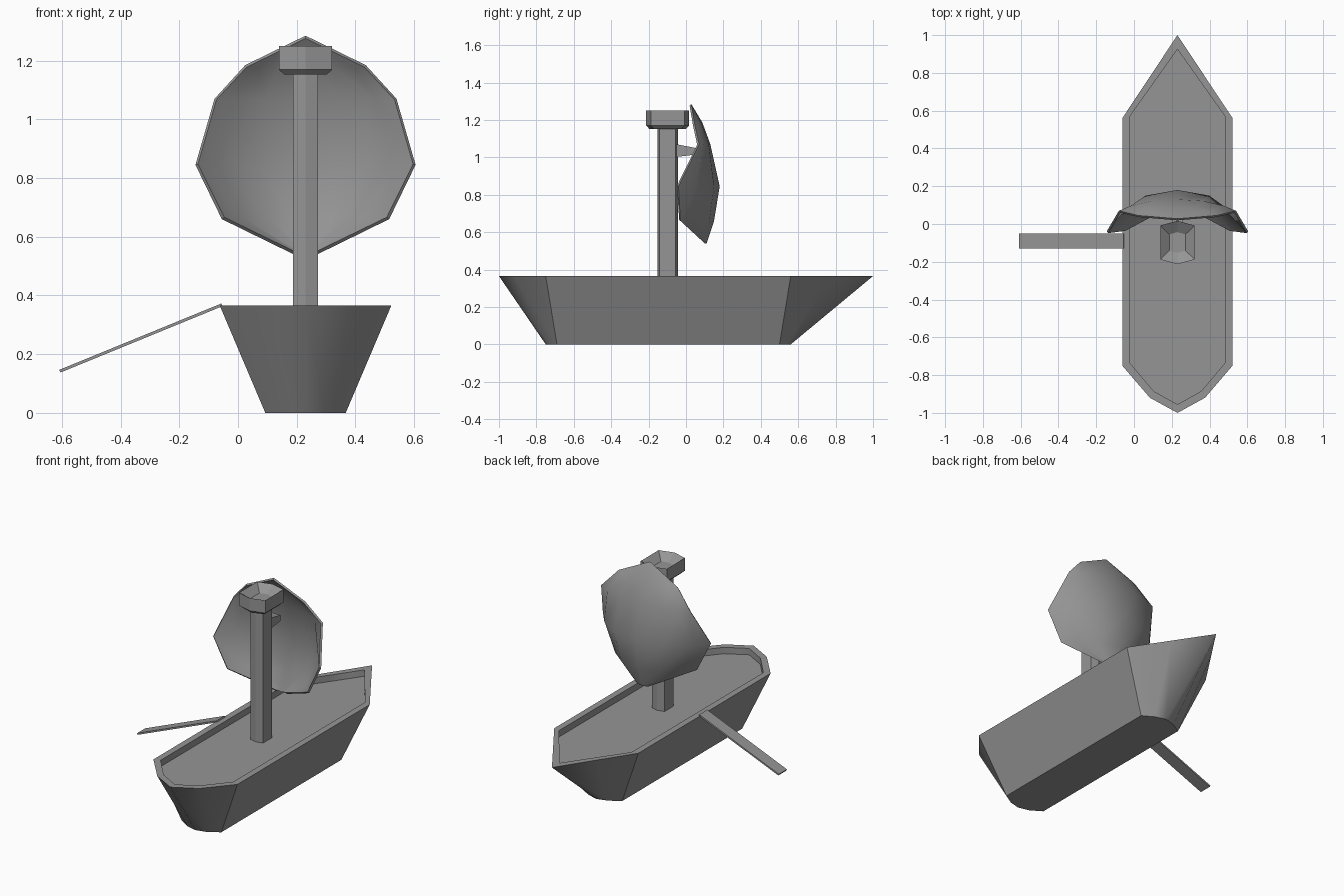
import bpy, bmesh, math
from mathutils import Vector

if "Cube" in bpy.data.objects:
    bpy.data.objects.remove(bpy.data.objects["Cube"])

CX = 0.23      # centre line of the boat
MAST_Y = -0.098

grey = bpy.data.materials.new("weathered grey")
grey.use_nodes = True
colour = (0.3, 0.3, 0.3, 1)
grey.diffuse_color = colour
grey.node_tree.nodes["Principled BSDF"].inputs["Base Color"].default_value = colour


def finish(name, bm, origin):
    bmesh.ops.remove_doubles(bm, verts=bm.verts, dist=0.0005)
    bmesh.ops.recalc_face_normals(bm, faces=bm.faces)
    mesh = bpy.data.meshes.new(name)
    bm.to_mesh(mesh)
    bm.free()
    mesh.materials.append(grey)
    obj = bpy.data.objects.new(name, mesh)
    obj.location = origin
    bpy.context.collection.objects.link(obj)
    return obj


def mirrored(half):
    """Closed outline from its +x half, listed from the back tip to the front tip."""
    return half + [(-x, y) for x, y in half[-2:0:-1]]


def loft(rings):
    """Skin (outline, z) rings in order and cap both ends."""
    bm = bmesh.new()
    loops = [[bm.verts.new((x, y, z)) for x, y in ring] for ring, z in rings]
    n = len(loops[0])
    for a, b in zip(loops, loops[1:]):
        for i in range(n):
            j = (i + 1) % n
            bm.faces.new((a[i], a[j], b[j], b[i]))
    bm.faces.new(loops[0])
    bm.faces.new(loops[-1])
    return bm


def smooth(bm, limit, keep=lambda e: False):
    bm.normal_update()
    for f in bm.faces:
        f.smooth = True
    for e in bm.edges:
        e.smooth = keep(e) or e.calc_face_angle(0) < math.radians(limit)


# Hull: keel outline, gunwale, inner rim, sunken deck
def hull_ring(w, bow, bow_mid, bow_side, stern_side, stern_mid, stern):
    return mirrored([(0, bow), (w / 2, bow_mid), (w, bow_side),
                     (w, stern_side), (w / 2, stern_mid), (0, stern)])


keel = hull_ring(0.137, 0.56, 0.54, 0.5, -0.69, -0.733, -0.75)
gunwale = hull_ring(0.292, 1.0, 0.78, 0.56, -0.75, -0.92, -1.0)
rim = hull_ring(0.252, 0.925, 0.747, 0.57, -0.735, -0.885, -0.955)
bm = loft([(keel, 0), (gunwale, 0.365), (rim, 0.365), (rim, 0.325)])
bmesh.ops.recalc_face_normals(bm, faces=bm.faces)
# the stem and stern edges stay soft
smooth(bm, 30, lambda e: all(abs(v.co.x) < 0.01 for v in e.verts))
finish("hull", bm, (CX, 0, 0))


# Mast and lookout: slightly pointed hexagons
def hexagon(w, side, tip):
    return mirrored([(0, tip), (w, side), (w, -side), (0, -tip)])


post = hexagon(0.043, 0.043, 0.055)
finish("mast", loft([(post, 0.3), (post, 1.2)]), (CX, MAST_Y, 0))

nest = hexagon(0.091, 0.09, 0.115)
nest_base = hexagon(0.072, 0.072, 0.098)
finish("lookout", loft([(nest_base, 1.152), (nest, 1.17), (nest, 1.25), (post, 1.21)]),
       (CX, MAST_Y, 0))

# Bracket that carries the sail, tapering away from the mast
bm = bmesh.new()
bmesh.ops.create_cube(bm, size=1)
for v in bm.verts:
    far = v.co.y > 0
    up = v.co.z > 0
    z = (1.05 if up else 1.015) if far else (1.073 if up else 1.0)
    v.co = Vector((v.co.x * 0.06, 0.15 if far else 0.03, z))
finish("sail_bracket", bm, (CX, MAST_Y, 0))

# Sail: rows of (height, half width, middle depth, edge depth)
rows = [(1.285, 0, 0.028, 0.028), (1.185, 0.205, 0.088, 0.045),
        (1.07, 0.31, 0.13, 0.07), (0.845, 0.375, 0.18, -0.04),
        (0.66, 0.285, 0.15, -0.03), (0.54, 0.04, 0.11, 0.1)]
columns = [-1, -0.8, -0.45, 0, 0.45, 0.8, 1]
bm = bmesh.new()
grid = [[bm.verts.new((w * c, mid + (edge - mid) * abs(c) ** 2.5, z)) for c in columns]
        for z, w, mid, edge in rows]
for a, b in zip(grid, grid[1:]):
    for i in range(len(columns) - 1):
        bm.faces.new((a[i], a[i + 1], b[i + 1], b[i]))
bmesh.ops.remove_doubles(bm, verts=bm.verts, dist=0.0005)
bmesh.ops.recalc_face_normals(bm, faces=bm.faces)
bmesh.ops.solidify(bm, geom=bm.faces[:], thickness=0.012)
bmesh.ops.recalc_face_normals(bm, faces=bm.faces)
smooth(bm, 40)
finish("sail", bm, (CX, 0, 0))

# Oar: flat plank leaning from the gunwale
inner, outer = Vector((-0.055, -0.09, 0.368)), Vector((-0.607, -0.09, 0.142))
run = inner - outer
bm = bmesh.new()
bmesh.ops.create_cube(bm, size=1)
bmesh.ops.scale(bm, vec=(run.length, 0.08, 0.01), verts=bm.verts)
oar = finish("oar", bm, (inner + outer) / 2)
oar.rotation_euler.y = -math.atan2(run.z, run.x)
